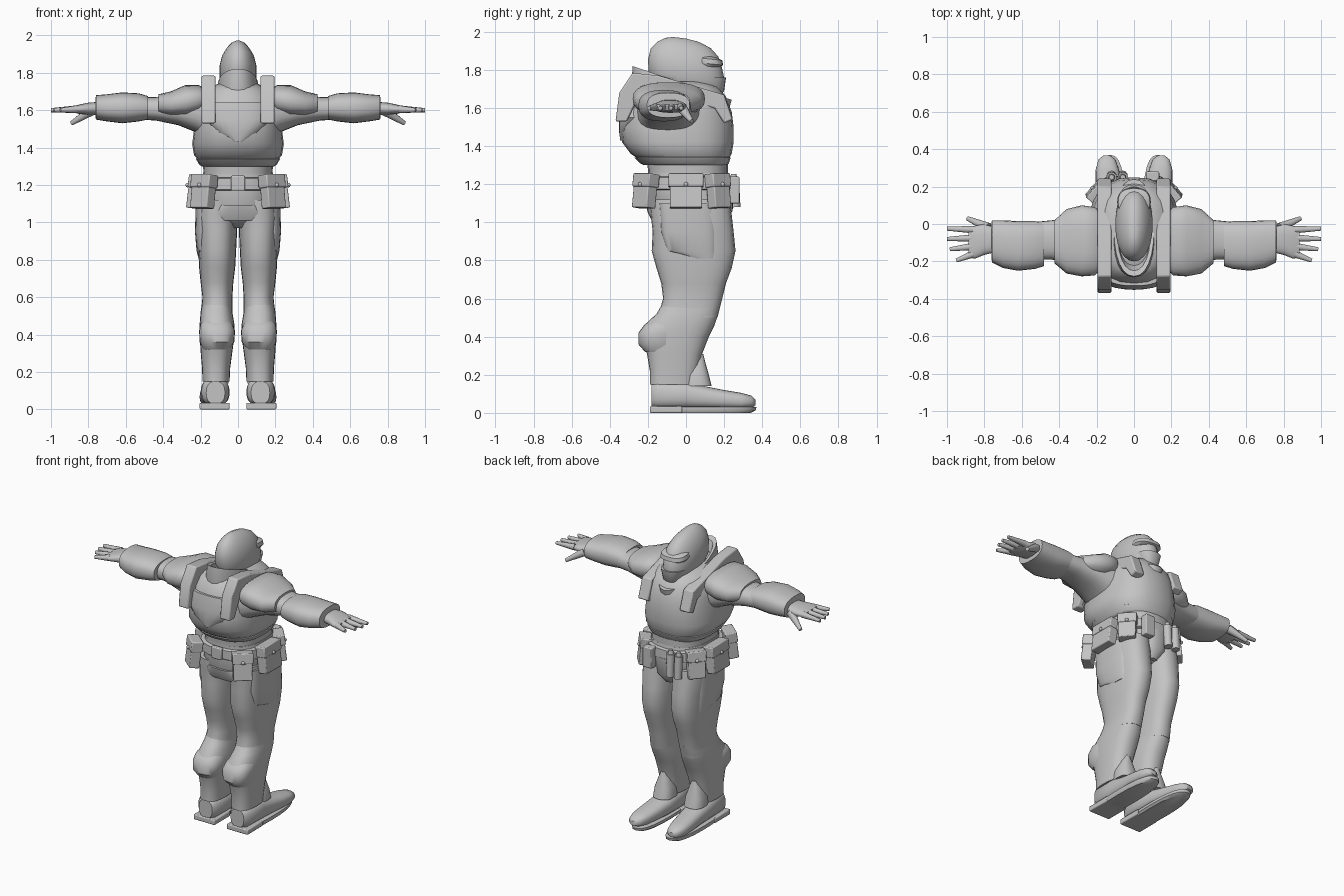
import bpy, bmesh, math
from mathutils import Matrix, Vector

cube = bpy.data.objects.get("Cube")
if cube:
    bpy.data.objects.remove(cube)

grey = bpy.data.materials.new("plain_grey")
grey.use_nodes = True
tone = (0.55, 0.55, 0.55, 1)
grey.diffuse_color = tone
grey.node_tree.nodes["Principled BSDF"].inputs["Base Color"].default_value = tone
parts = []


def finish(name, bm, mirror=False, bevel=0):
    """Turn a bmesh into a named object, optionally mirrored across x."""
    bmesh.ops.recalc_face_normals(bm, faces=bm.faces)
    mesh = bpy.data.meshes.new(name)
    bm.to_mesh(mesh)
    bm.free()
    mesh.materials.append(grey)
    obj = bpy.data.objects.new(name, mesh)
    bpy.context.collection.objects.link(obj)
    if bevel:
        mod = obj.modifiers.new("Bevel", "BEVEL")
        mod.width, mod.segments = bevel, 2
    if mirror:
        mod = obj.modifiers.new("Mirror", "MIRROR")
        mod.use_clip = mod.use_mirror_merge = False
    parts.append(obj)
    return obj


def loft(name, sections, axis="z", mirror=False, square=0.8, slope=0, segs=24):
    """Skin rounded sections (position, low a, high a, low b, high b) along an axis."""
    bm = bmesh.new()
    rings = []
    for t, a0, a1, b0, b1 in sections:
        ring = []
        for i in range(segs):
            u = math.tau * i / segs
            c, s = math.cos(u), math.sin(u)
            a = (a0 + a1) / 2 + (a1 - a0) / 2 * math.copysign(abs(c) ** square, c)
            b = (b0 + b1) / 2 + (b1 - b0) / 2 * math.copysign(abs(s) ** square, s)
            co = {"x": (t, a, b), "y": (a, t, b), "z": (a, b, t + slope * b)}[axis]
            ring.append(bm.verts.new(co))
        rings.append(ring)
    for low, high in zip(rings, rings[1:]):
        for i in range(segs):
            j = (i + 1) % segs
            bm.faces.new((low[i], low[j], high[j], high[i]))
    bm.faces.new(rings[0])
    bm.faces.new(rings[-1])
    return finish(name, bm, mirror)


def torso_loft(name, rows, **kw):
    """Loft symmetric in x: rows are (height, half width, low y, high y)."""
    return loft(name, [(z, -w, w, y0, y1) for z, w, y0, y1 in rows], **kw)


def extrude_x(name, outline, x0, x1, mirror=True):
    """Extrude a y-z outline between two x positions."""
    bm = bmesh.new()
    face = bm.faces.new([bm.verts.new((x0, y, z)) for y, z in outline])
    moved = bmesh.ops.extrude_face_region(bm, geom=[face])["geom"]
    verts = [v for v in moved if isinstance(v, bmesh.types.BMVert)]
    bmesh.ops.translate(bm, verts=verts, vec=(x1 - x0, 0, 0))
    return finish(name, bm, mirror, 0.008)


def rod(name, start, end, r0, r1, mirror=False):
    """Tapered round rod between two points."""
    a, b = Vector(start), Vector(end)
    bm = bmesh.new()
    turn = (b - a).to_track_quat("Z", "Y").to_matrix().to_4x4()
    bmesh.ops.create_cone(bm, cap_ends=True, segments=10, radius1=r0, radius2=r1,
                          depth=(b - a).length, matrix=Matrix.Translation((a + b) / 2) @ turn)
    return finish(name, bm, mirror)


def box(name, size, place, mirror=False, bevel=0.006):
    bm = bmesh.new()
    bmesh.ops.create_cube(bm, size=1, matrix=place @ Matrix.Diagonal((*size, 1)))
    return finish(name, bm, mirror, bevel)


def pouch(name, x, y, width, mirror=False):
    """Belt pouch facing outward, with a flap and a stud."""
    angle = math.atan2(y, x) + math.pi / 2
    place = (Matrix.Translation((x, y, 1.165)) @ Matrix.Rotation(angle, 4, "Z")
             @ Matrix.Rotation(-0.12, 4, "X"))
    box(name, (width, 0.065, 0.18), place, mirror)
    box(name + "_flap", (width + 0.012, 0.075, 0.07),
        place @ Matrix.Translation((0, 0, 0.055)), mirror)
    bm = bmesh.new()
    bmesh.ops.create_uvsphere(bm, u_segments=10, v_segments=6, radius=0.012,
                              matrix=place @ Matrix.Translation((0, -0.038, 0.03)))
    finish(name + "_stud", bm, mirror)


# Trunk: abdomen, hips and armoured chest with a rim
torso_loft("abdomen", [(1.2, .19, -.2, .22), (1.28, .185, -.2, .22), (1.4, .2, -.22, .22)])
torso_loft("hips", [(.97, .06, -.1, .13), (1.02, .14, -.17, .2), (1.1, .205, -.2, .23),
                    (1.2, .2, -.2, .23), (1.26, .19, -.2, .22)])
torso_loft("chest_armour", [
    (1.32, .2, -.23, .22), (1.36, .235, -.29, .24), (1.42, .245, -.335, .25),
    (1.5, .235, -.345, .25), (1.58, .23, -.335, .24), (1.66, .21, -.31, .21),
    (1.71, .17, -.28, .17), (1.74, .11, -.25, .1)])
torso_loft("chest_rim", [(1.3, .195, -.22, .215), (1.31, .208, -.24, .225),
                         (1.34, .225, -.27, .235), (1.36, .2, -.2, .2)])
torso_loft("back_panel", [(1.43, .03, -.345, -.2), (1.48, .12, -.352, -.2),
                          (1.55, .17, -.35, -.2), (1.64, .15, -.33, -.2)])

# Shoulder straps running over the chest
extrude_x("shoulder_strap", [
    (-.37, 1.53), (-.35, 1.68), (-.28, 1.785), (-.14, 1.77), (.2, 1.67), (.245, 1.54),
    (.2, 1.52), (.15, 1.6), (-.14, 1.67), (-.23, 1.7), (-.31, 1.53)], .12, .195)

# Collar, high at the back of the neck and open on top
torso_loft("collar", [(1.58, .115, -.28, .2), (1.65, .12, -.285, .22), (1.725, .108, -.28, .24),
                      (1.72, .09, -.25, .21), (1.62, .08, -.2, .17)], slope=-.34, square=.9)

# Head and helmet
torso_loft("neck", [(1.55, .08, -.14, .12), (1.8, .08, -.14, .14)])
torso_loft("helmet", [
    (1.725, .075, -.15, .16), (1.735, .092, -.18, .195), (1.76, .1, -.195, .205),
    (1.83, .1, -.2, .19), (1.89, .085, -.185, .17), (1.93, .06, -.15, .13),
    (1.955, .035, -.11, .07), (1.965, .012, -.07, 0)], slope=-.12, square=.95)
torso_loft("helmet_brow", [(1.83, .08, .04, .17), (1.845, .09, .04, .195),
                           (1.87, .085, .04, .19), (1.885, .06, .04, .15)], slope=-.1)
torso_loft("chin_guard", [(1.66, .03, .08, .17), (1.69, .06, .04, .2), (1.76, .08, .02, .21)])

# Arms: sleeve, shoulder cap, gauntlet and hand
loft("sleeve", [(.14, -.26, .08, 1.42, 1.72), (.22, -.25, .07, 1.48, 1.71),
                (.32, -.22, .04, 1.52, 1.69), (.44, -.19, .02, 1.545, 1.67),
                (.54, -.19, .01, 1.55, 1.67)], "x", True)
loft("shoulder_cap", [(.17, -.24, .06, 1.61, 1.71), (.21, -.275, .09, 1.58, 1.735),
                      (.28, -.28, .1, 1.56, 1.735), (.36, -.265, .08, 1.565, 1.7),
                      (.425, -.21, .02, 1.575, 1.685)], "x", True)
loft("gauntlet", [(.48, -.225, .01, 1.55, 1.675), (.53, -.24, .015, 1.54, 1.69),
                  (.62, -.25, .015, 1.53, 1.695), (.7, -.235, .02, 1.54, 1.685),
                  (.76, -.205, .02, 1.55, 1.68), (.762, -.17, 0, 1.57, 1.65)], "x", True)
loft("palm", [(.74, -.15, -.02, 1.575, 1.645), (.8, -.165, 0, 1.575, 1.64),
              (.85, -.185, -.01, 1.58, 1.63), (.885, -.18, -.015, 1.59, 1.62)], "x", True)
for name, y, tip_x, tip_y in (("index", -.03, 1, -.025), ("middle", -.075, 1, -.08),
                              ("ring", -.12, .985, -.135), ("little", -.16, .95, -.195)):
    rod(name + "_finger", (.86, y, 1.605), (tip_x, tip_y, 1.6), .021, .011, True)
rod("thumb", (.78, -.02, 1.6), (.89, .03, 1.53), .028, .012, True)

# Legs: trousers, side guards, shins and pads
loft("thigh", [
    (.5, .03, .2, -.15, .165), (.6, .03, .19, -.12, .19), (.68, .025, .2, -.13, .21),
    (.76, .015, .208, -.155, .24), (.85, .01, .212, -.18, .26), (.95, .005, .218, -.175, .25),
    (1.04, .004, .222, -.185, .24), (1.12, .004, .212, -.19, .23)], mirror=True)
loft("thigh_guard", [(.81, .16, .212, .03, .15), (.85, .14, .222, -.1, .16),
                     (.95, .14, .23, -.13, .16), (1.1, .14, .226, -.14, .15)], mirror=True)
loft("shin", [
    (.15, .045, .19, -.19, .055), (.22, .042, .192, -.19, .065), (.31, .03, .2, -.205, .085),
    (.4, .018, .205, -.235, .12), (.46, .02, .205, -.22, .15), (.52, .03, .2, -.155, .17),
    (.58, .034, .19, -.12, .185)], mirror=True)
loft("leg_pad", [(.32, .05, .185, -.215, -.06), (.36, .02, .205, -.25, -.04),
                 (.42, .016, .208, -.25, -.04), (.46, .03, .2, -.22, -.04),
                 (.49, .06, .17, -.175, -.05)], mirror=True)
loft("ankle_cuff", [(.14, .05, .185, -.02, .135), (.2, .055, .18, -.02, .12),
                    (.27, .08, .155, 0, .1), (.31, .1, .135, .03, .09)], mirror=True)

# Boots with sole and heel
loft("boot", [(-.18, .07, .17, .03, .15), (-.15, .048, .195, .02, .17), (0, .045, .2, .02, .165),
              (.1, .05, .2, .02, .14), (.2, .065, .205, .02, .12), (.29, .08, .205, .02, .105),
              (.345, .1, .19, .03, .09), (.365, .125, .165, .04, .07)], "y", True)
loft("sole", [(0, .06, .2, -.17, .34), (.012, .048, .207, -.185, .365),
              (.03, .048, .207, -.185, .37), (.034, .06, .2, -.17, .35)], mirror=True)
box("heel", (.16, .17, .035), Matrix.Translation((.125, -.105, .0175)), True)

# Belt, buckle, tail plate, groin plate and gear
torso_loft("belt", [(1.17, .212, -.215, .24), (1.175, .22, -.222, .248),
                    (1.235, .216, -.222, .245), (1.24, .2, -.215, .235)])
box("buckle", (.075, .03, .08), Matrix.Translation((0, -.225, 1.21)))
torso_loft("tail_plate", [(1.01, .13, -.18, -.08), (1.05, .14, -.2, -.08),
                          (1.09, .1, -.21, -.1)])
torso_loft("groin_plate", [(1.0, .03, .12, .2), (1.06, .075, .1, .245), (1.18, .09, .1, .25)])
pouch("rear_pouch", .185, -.215, .12, True)
pouch("side_pouch", .235, 0, .17, True)
pouch("front_pouch", .195, .17, .11, True)
for x in (-.06, -.12):
    rod("belt_canister", (x, .26, 1.08), (x, .25, 1.23), .026, .028)
    rod("canister_cap", (x, .25, 1.225), (x, .25, 1.255), .02, .014)
box("belt_case", (.07, .05, .14), Matrix.Translation((.1, .255, 1.17)))

# Smooth shading with crisp edges
bpy.ops.object.select_all(action="DESELECT")
for obj in parts:
    obj.select_set(True)
bpy.context.view_layer.objects.active = parts[0]
bpy.ops.object.shade_smooth_by_angle(angle=math.radians(40))
